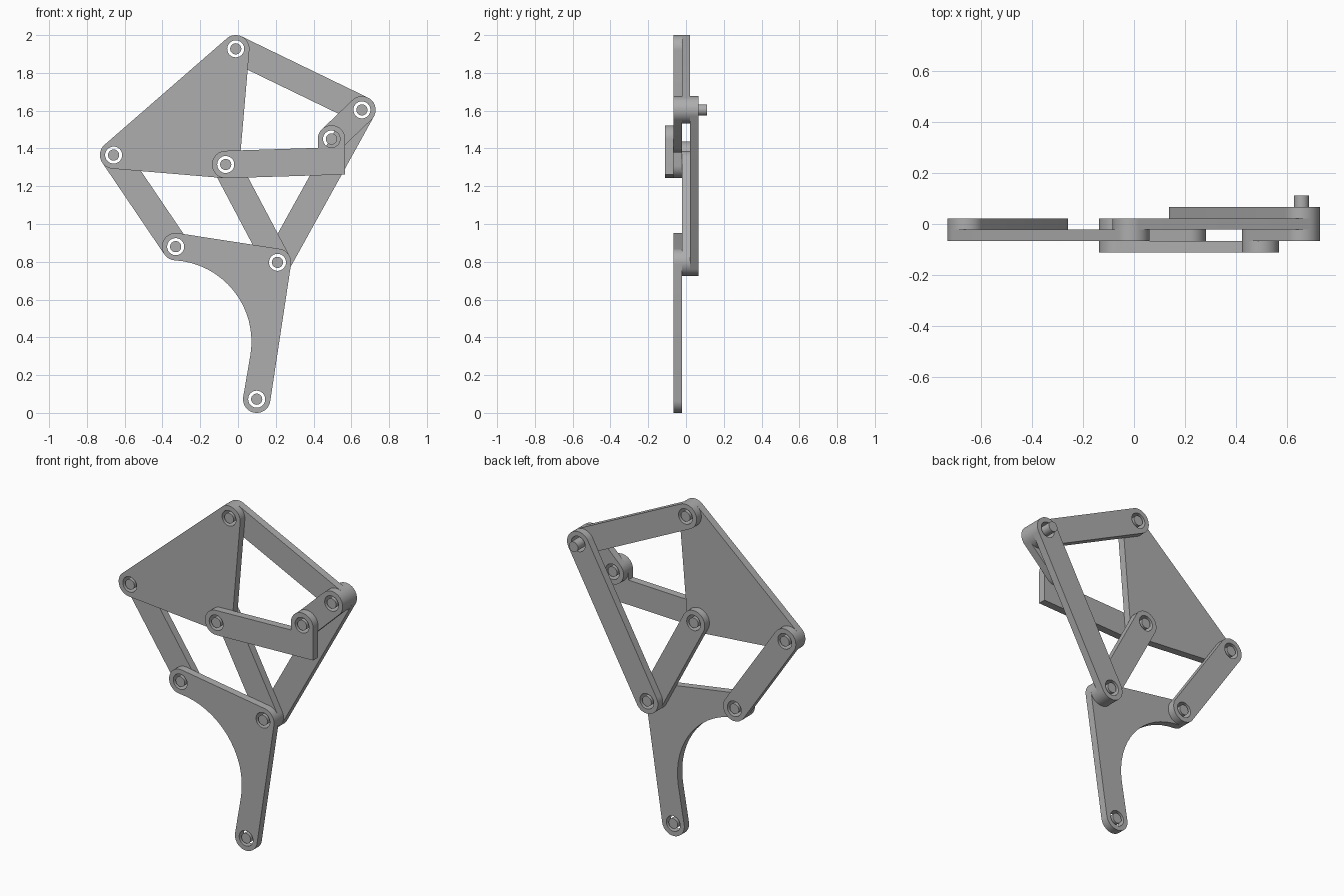
import bpy
import bmesh
from math import atan2, cos, sin, pi, radians
from mathutils import Vector

cube = bpy.data.objects.get("Cube")
if cube:
    bpy.data.objects.remove(cube, do_unlink=True)

R = 0.0725         # rounded end radius
HOLE = 0.045       # bore radius
PIN = 0.0295       # pin radius
T = 0.0443         # plate thickness
BACK = -2.5 * T    # frontmost plane of the layer stack

grey = bpy.data.materials.new("plain_grey")
grey.use_nodes = True
colour = (0.42, 0.42, 0.42, 1)
grey.diffuse_color = colour
grey.node_tree.nodes["Principled BSDF"].inputs["Base Color"].default_value = colour

# Joint positions as (x, z)
top = Vector((-0.012, 1.9275))
outer = Vector((-0.6585, 1.365))
fixed = Vector((-0.065, 1.315))
crank = Vector((0.495, 1.45))
crank_end = Vector((0.656, 1.604))
knee = Vector((-0.33, 0.88))
hip = Vector((0.209, 0.797))
toe = Vector((0.099, R))


def arc(centre, radius, start, end):
    n = max(2, int(abs(end - start) / radians(6)) + 1)
    angles = [start + (end - start) * i / n for i in range(n + 1)]
    return [centre + radius * Vector((cos(a), sin(a))) for a in angles]


def edge_normal(a, b):
    d = b - a
    return atan2(-d.x, d.y)


def corner(prev, here, nxt):
    """Rounded convex corner of an anticlockwise outline."""
    start = edge_normal(prev, here)
    end = start + (edge_normal(here, nxt) - start) % (2 * pi)
    return arc(here, R, start, end)


def hull(joints):
    n = len(joints)
    points = []
    for i in range(n):
        points += corner(joints[i - 1], joints[i], joints[(i + 1) % n])
    return points


def finish(obj):
    obj.data.materials.clear()
    obj.data.materials.append(grey)
    bpy.ops.object.select_all(action="DESELECT")
    obj.select_set(True)
    bpy.context.view_layer.objects.active = obj
    bpy.ops.object.shade_smooth_by_angle()


def plate(name, outline, joints, layer):
    """Flat plate with a bore at every joint."""
    curve = bpy.data.curves.new(name, "CURVE")
    curve.dimensions = "2D"
    curve.fill_mode = "BOTH"
    curve.extrude = T / 2
    for loop in [outline] + [arc(j, HOLE, 0, 2 * pi)[:-1] for j in joints]:
        spline = curve.splines.new("POLY")
        spline.points.add(len(loop) - 1)
        for point, p in zip(spline.points, loop):
            point.co = (p.x, p.y, 0, 1)
        spline.use_cyclic_u = True
    source = bpy.data.objects.new(name + "_curve", curve)
    bpy.context.collection.objects.link(source)
    graph = bpy.context.evaluated_depsgraph_get()
    mesh = bpy.data.meshes.new_from_object(source.evaluated_get(graph))
    bpy.data.objects.remove(source, do_unlink=True)
    bm = bmesh.new()
    bm.from_mesh(mesh)
    bmesh.ops.remove_doubles(bm, verts=bm.verts, dist=0.0001)
    bmesh.ops.recalc_face_normals(bm, faces=bm.faces)
    bm.to_mesh(mesh)
    bm.free()
    obj = bpy.data.objects.new(name, mesh)
    bpy.context.collection.objects.link(obj)
    obj.rotation_euler.x = pi / 2
    obj.location.y = BACK + (layer + 0.5) * T
    finish(obj)


def pin(name, joint, first, last):
    """Pin from the front of one layer to the back of another."""
    bpy.ops.mesh.primitive_cylinder_add(
        vertices=48, radius=PIN, depth=(last - first + 1) * T,
        location=(joint.x, BACK + (first + last + 1) / 2 * T, joint.y),
        rotation=(pi / 2, 0, 0))
    obj = bpy.context.object
    obj.name = name
    finish(obj)


# Straight links and the upper triangle
links = [
    ("upper_triangle", [top, outer, fixed], 1),
    ("crank_arm", [crank, crank_end], 1),
    ("upper_link", [top, crank_end], 2),
    ("outer_link", [outer, knee], 2),
    ("inner_link", [fixed, hip], 2),
    ("long_link", [crank_end, hip], 3),
]
for name, joints, layer in links:
    plate(name, hull(joints), joints, layer)

# Frame arm with a raised crank bearing and a square lower corner
frame = arc(fixed, R, radians(92), radians(272))
frame += [Vector((crank.x + R, 1.262))]
frame += arc(crank, R, 0, pi)
frame += [Vector((crank.x - R, 1.403))]
plate("frame_arm", frame, [fixed, crank], 0)

# Lower leg with a concave sweep between knee and toe
sweep = Vector((-0.36, 0.377))
to_sweep = sweep - knee
bottom = atan2(to_sweep.y, to_sweep.x) % (2 * pi)
leg = arc(toe, R, radians(171), edge_normal(toe, hip) + 2 * pi)
leg += corner(toe, hip, knee)
leg += arc(knee, R, edge_normal(hip, knee), bottom)
leg += arc(sweep, to_sweep.length - R, bottom - pi, radians(-9))
plate("lower_leg", leg, [knee, hip, toe], 1)

# Joint pins; the crank pin sticks out at the back
pins = [
    ("top_pin", top, 1, 2), ("outer_pin", outer, 1, 2),
    ("fixed_pin", fixed, 0, 2), ("crank_bearing_pin", crank, 0, 1),
    ("crank_pin", crank_end, 1, 4), ("knee_pin", knee, 1, 2),
    ("hip_pin", hip, 1, 3), ("toe_pin", toe, 1, 1),
]
for entry in pins:
    pin(*entry)
